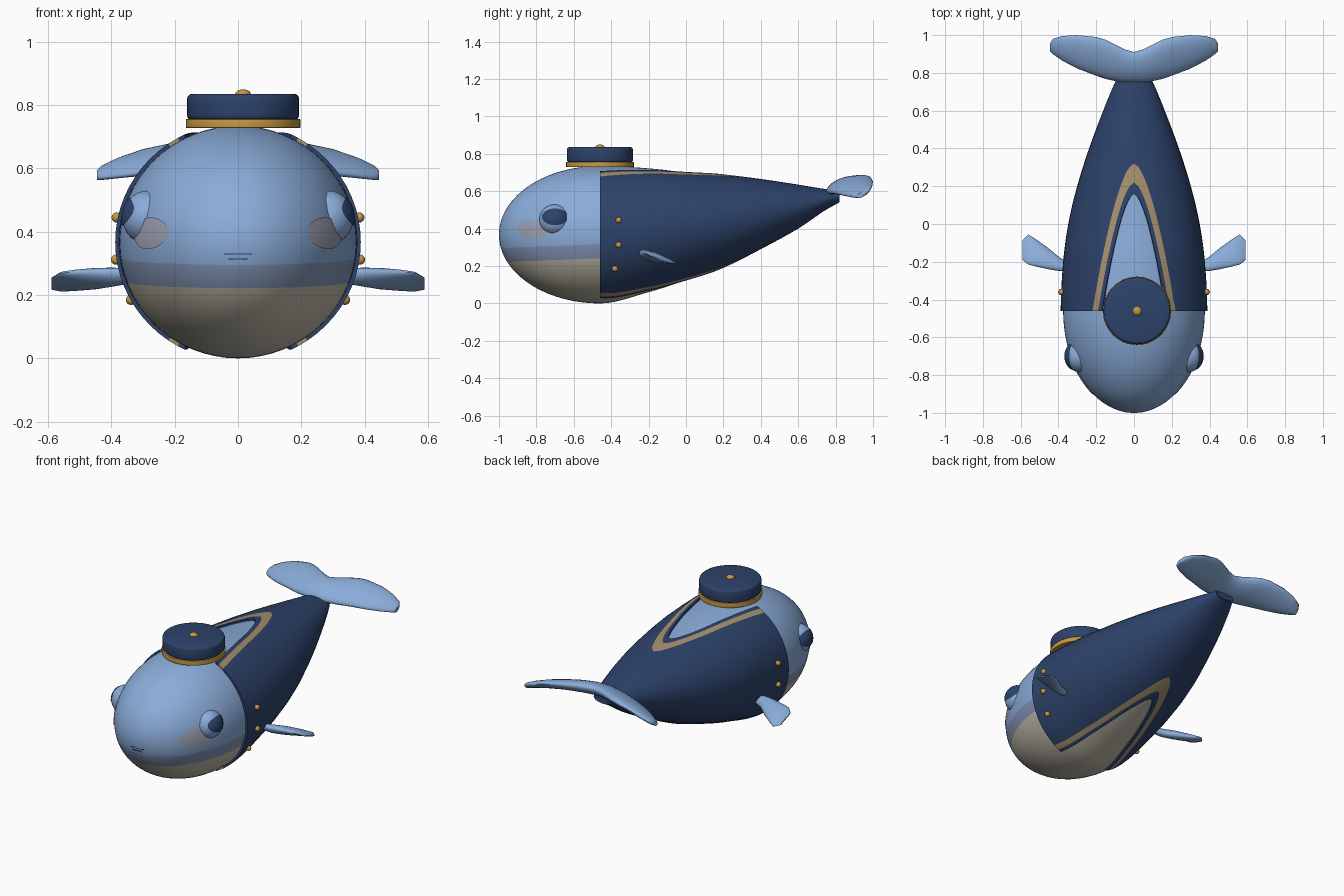
import bpy, bmesh
from math import sin, cos, pi, asin, sqrt, radians
from mathutils import Vector

cube = bpy.data.objects.get("Cube")
if cube:
    bpy.data.objects.remove(cube, do_unlink=True)


def material(name, *rgb):
    lin = [((c / 255 + 0.055) / 1.055) ** 2.4 for c in rgb] + [1]
    m = bpy.data.materials.new(name)
    m.use_nodes = True
    m.diffuse_color = lin
    m.node_tree.nodes["Principled BSDF"].inputs["Base Color"].default_value = lin
    return m


SKIN = material("sky_blue", 138, 172, 217)
BAND = material("grey_blue", 130, 147, 180)
BELLY = material("cream", 190, 184, 168)
NAVY = material("navy", 45, 67, 107)
GOLD = material("gold", 200, 152, 68)
TRIM = material("muted_gold", 168, 145, 110)
CHEEK = material("dusty_pink", 158, 160, 178)

# Tail half of the body: y, half width, top, bottom
REAR = [(-.46, .375, .735, 0), (-.2, .362, .722, .06), (0, .335, .70, .125),
        (.2, .288, .68, .2), (.4, .225, .655, .30), (.6, .15, .625, .41),
        (.74, .092, .602, .505), (.82, .05, .59, .55)]


def profile(y):
    """Half width, half height and centre height of the body at y."""
    if y <= -.46:
        s = sqrt(max(0, 1 - ((y + .46) / .54) ** 2))
        return .375 * s, .3675 * s, .3675
    i = max(k for k in range(len(REAR) - 1) if REAR[k][0] <= y)
    a, b = REAR[i], REAR[i + 1]
    before, after = REAR[max(i - 1, 0)], REAR[min(i + 2, len(REAR) - 1)]
    d = b[0] - a[0]
    u = (y - a[0]) / d
    out = []
    for k in (1, 2, 3):
        ma = (b[k] - before[k]) / (b[0] - before[0]) * d if i else 0
        mb = (after[k] - a[k]) / (after[0] - a[0]) * d
        out.append((2*u**3 - 3*u*u + 1) * a[k] + (u**3 - 2*u*u + u) * ma
                   + (3*u*u - 2*u**3) * b[k] + (u**3 - u*u) * mb)
    w, top, bottom = out
    return w, (top - bottom) / 2, (top + bottom) / 2


def finish(bm, name, mats, angle=40):
    bmesh.ops.remove_doubles(bm, verts=bm.verts, dist=1e-5)
    bmesh.ops.recalc_face_normals(bm, faces=bm.faces)
    mesh = bpy.data.meshes.new(name)
    bm.to_mesh(mesh)
    bm.free()
    for m in mats:
        mesh.materials.append(m)
    ob = bpy.data.objects.new(name, mesh)
    bpy.context.collection.objects.link(ob)
    smooth(ob, angle)
    return ob


def smooth(ob, angle=40):
    bpy.ops.object.select_all(action='DESELECT')
    ob.select_set(True)
    bpy.context.view_layer.objects.active = ob
    bpy.ops.object.shade_smooth_by_angle(angle=radians(angle))


def add_sheet(bm, rows, closed=False, caps=False, rule=None):
    grid = [[bm.verts.new(p) for p in row] for row in rows]
    n = len(grid[0])
    for a, b in zip(grid, grid[1:]):
        for j in range(n if closed else n - 1):
            k = (j + 1) % n
            f = bm.faces.new((a[j], a[k], b[k], b[j]))
            f.material_index = rule(j) if rule else 0
    if caps:
        bm.faces.new(grid[0])
        bm.faces.new(grid[-1])


# Body, cut along two sloping colour lines
front = [-.46 - .54 * cos(i * pi / 56) for i in range(28)]
front[0] = -.9999
stations = front + [-.46 + 1.28 * i / 48 for i in range(49)]
rows = []
for y in stations:
    w, h, c = profile(y)
    rows.append([(w * sin(t * pi / 32), y, c + h * cos(t * pi / 32)) for t in range(64)])
bm = bmesh.new()
add_sheet(bm, rows, closed=True, caps=True)
slope = Vector((0, -.04, 1))
LINES = (.295, .22)
for z in LINES:
    bmesh.ops.bisect_plane(bm, geom=bm.verts[:] + bm.edges[:] + bm.faces[:],
                           plane_co=(0, -1, z), plane_no=slope)
for f in bm.faces:
    mid = f.calc_center_median()
    level = (mid - Vector((0, -1, 0))).dot(slope)
    f.material_index = 3 if mid.y > .5 else sum(level < z for z in LINES)
finish(bm, "body", [SKIN, BAND, BELLY, NAVY])


# Jacket, open in a V above and below, with a trim band beside each opening
def opening(y, width, apex):
    return width * max(0, (apex - y) / (apex + .46)) ** .6


EDGES = [(.17, .16), (.19, .22), (.22, .32)]
ys = sorted([-.46 + 1.28 * i / 64 for i in range(65)] + [apex for _, apex in EDGES])
SIDE = 20
bm = bmesh.new()
for side in (1, -1):
    rows = []
    for y in ys:
        w, h, c = profile(min(y, .82))
        w, h = w + .013, h + .010
        t = [asin(opening(y, *e) / w) for e in EDGES]
        span = [t[2] + (pi - 2 * t[2]) * k / SIDE for k in range(1, SIDE)]
        angles = t + span + [pi - a for a in reversed(t)]
        rows.append([(side * w * sin(a), y, c + h * cos(a)) for a in angles])
    add_sheet(bm, rows, rule=lambda j: int(j in (1, SIDE + 2)))
bmesh.ops.dissolve_degenerate(bm, dist=1e-6, edges=bm.edges)
jacket = finish(bm, "jacket", [NAVY, TRIM])
shell = jacket.modifiers.new("thickness", 'SOLIDIFY')
shell.thickness = .012
shell.offset = -1
bpy.ops.object.modifier_apply(modifier=shell.name)
smooth(jacket)


# Flukes and flippers are lofted from lens sections along x
def blade(name, sections, tilt):
    rows = []
    for x, y0, y1, z, thick in sections:
        row = []
        for k in range(20):
            a = k * pi / 10
            dy = cos(a) * (y1 - y0) / 2
            row.append((x, (y0 + y1) / 2 + dy, z + tilt * dy + sin(a) * thick))
        rows.append(row)
    bm = bmesh.new()
    add_sheet(bm, rows, closed=True, caps=True)
    finish(bm, name, [SKIN], 50)


half = [(0, .75, .91, .04), (.05, .75, .925, .04), (.1, .757, .95, .038), (.15, .768, .975, .036),
        (.2, .785, .99, .033), (.3, .823, 1, .028), (.38, .865, .995, .023),
        (.43, .90, .98, .018), (.445, .915, .955, .014)]
fluke = []
for x, y0, y1, thick in half:
    z = .605 + .36 * ((y0 + y1) / 2 - .76) - .45 * x * x
    fluke.append((x, y0, y1, z, thick))
blade("tail_fluke", [(-s[0],) + s[1:] for s in reversed(fluke[1:])] + fluke, .36)

flipper = [(.34, -.25, -.20, .26, .022), (.39, -.25, -.18, .257, .027), (.45, -.24, -.13, .252, .028),
           (.52, -.225, -.08, .246, .022), (.56, -.215, -.055, .242, .014), (.59, -.19, -.085, .236, .004)]
for side, label in ((1, "left"), (-1, "right")):
    blade(label + "_flipper", [(side * s[0],) + s[1:] for s in flipper], -.35)


# Solid helpers
def ball(name, centre, radii, mat):
    bm = bmesh.new()
    bmesh.ops.create_uvsphere(bm, u_segments=32, v_segments=20, radius=1)
    for v in bm.verts:
        v.co = Vector(p * r for p, r in zip(v.co, radii)) + Vector(centre)
    finish(bm, name, [mat])


def disc(name, centre, radius, z0, z1, mat, bevel):
    bm = bmesh.new()
    bmesh.ops.create_cone(bm, cap_ends=True, segments=48, radius1=radius, radius2=radius, depth=z1 - z0)
    rims = [e for e in bm.edges if abs(e.verts[0].co.z - e.verts[1].co.z) < 1e-4]
    bmesh.ops.bevel(bm, geom=rims, offset=bevel, segments=3, affect='EDGES', profile=.5)
    bmesh.ops.translate(bm, verts=bm.verts, vec=(*centre, (z0 + z1) / 2))
    finish(bm, name, [mat])


def patch(name, side, surface, y, z, ry, rz, mat):
    """Thin oval plate that follows a curved surface x = surface(y, z)."""
    rows = []
    for r in range(7):
        ring = [(y + ry * r / 6 * cos(k * pi / 16), z + rz * r / 6 * sin(k * pi / 16)) for k in range(32)]
        rows.append([(side * (surface(*p) + .004), *p) for p in ring])
    bm = bmesh.new()
    for row, nxt in zip(rows, rows[1:]):
        add_sheet(bm, [row, nxt], closed=True) if row is not rows[0] else None
    bm.faces.new([bm.verts.new(p) for p in rows[1]])
    ob = finish(bm, name, [mat])
    if (ob.data.polygons[0].normal.x * side) < 0:
        ob.data.flip_normals()


def body_side(y, z):
    w, h, c = profile(y)
    return w * sqrt(max(0, 1 - ((z - c) / h) ** 2))


EYE, EYE_R = (.285, -.70, .445), (.08, .085, .085)


def eye_side(y, z):
    d = ((y - EYE[1]) / EYE_R[1]) ** 2 + ((z - EYE[2]) / EYE_R[2]) ** 2
    return EYE[0] + EYE_R[0] * sqrt(max(0, 1 - d))


# Hat
HAT = (.016, -.46)
disc("hat_band", HAT, .181, .728, .756, GOLD, .002)
disc("hat_crown", HAT, .177, .752, .836, NAVY, .016)
ball("hat_button", (*HAT, .836), (.024, .024, .014), GOLD)

# Eyes, cheeks and coat buttons on both sides
for side, label in ((1, "left"), (-1, "right")):
    ball(label + "_eye_bulge", (side * EYE[0], *EYE[1:]), EYE_R, SKIN)
    patch(label + "_pupil", side, eye_side, -.70, .463, .07, .045, NAVY)
    patch(label + "_cheek", side, body_side, -.815, .395, .085, .05, CHEEK)
    for n, (y, z) in enumerate(((-.36, .445), (-.36, .312), (-.38, .185))):
        ball(f"{label}_coat_button_{n + 1}", (side * (body_side(y, z) + .018), y, z), (.016,) * 3, GOLD)

# Mouth
for name, z, wide in (("upper_lip_line", .33, .045), ("lower_lip_line", .314, .03)):
    bm = bmesh.new()
    bmesh.ops.create_cube(bm, size=1)
    for v in bm.verts:
        v.co = Vector((v.co.x * 2 * wide, v.co.y * .009 - .9935, v.co.z * .003 + z))
    finish(bm, name, [NAVY])
